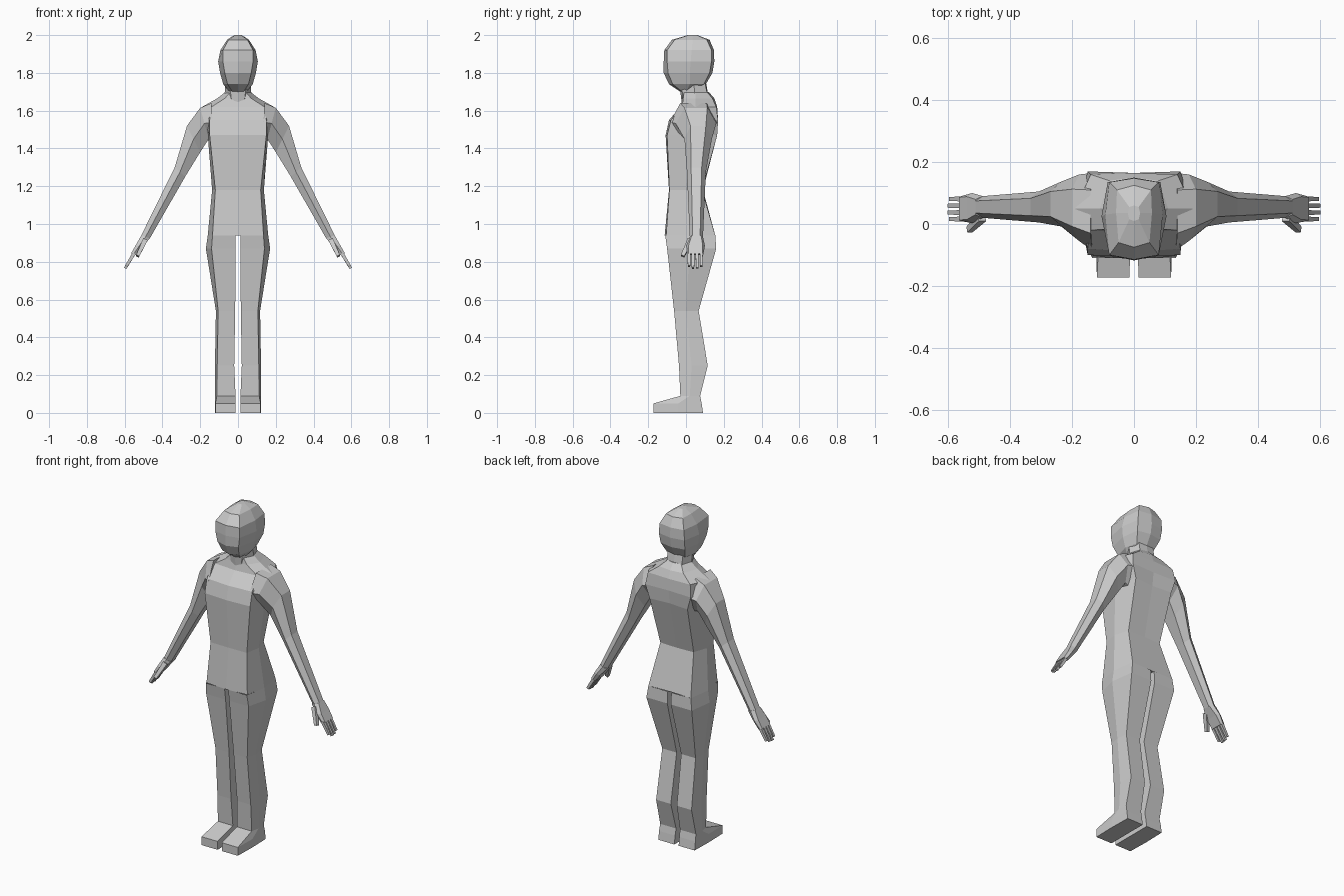
import bpy, bmesh
from mathutils import Vector


def loft(name, rings, mirror=False, cap_start=True):
    """Skin equal-sized rings of 3D points into a closed flat-shaded tube."""
    bm = bmesh.new()
    loops = [[bm.verts.new(p) for p in ring] for ring in rings]
    n = len(loops[0])
    for a, b in zip(loops, loops[1:]):
        for i in range(n):
            j = (i + 1) % n
            bm.faces.new((a[i], a[j], b[j], b[i]))
    if cap_start:
        bm.faces.new(loops[0][::-1])
    bm.faces.new(loops[-1])
    bmesh.ops.recalc_face_normals(bm, faces=bm.faces)
    mesh = bpy.data.meshes.new(name)
    bm.to_mesh(mesh)
    bm.free()
    obj = bpy.data.objects.new(name, mesh)
    bpy.context.collection.objects.link(obj)
    if mirror:
        obj.modifiers.new("Mirror", 'MIRROR').use_mirror_merge = False
    return obj


def body_ring(z, yf, xf, yfc, xs, ys, xb, ybc, yb):
    """Symmetric ring: front centre, front corner, side, back corner, back centre."""
    right = [(xf, yfc, z), (xs, ys, z), (xb, ybc, z)]
    left = [(-x, y, h) for x, y, h in reversed(right)]
    return [(0, yf, z)] + right + [(0, yb, z)] + left


def limb_ring(outer, inner, y0, y1, k=0.22):
    """Six-sided ring across an arm, from its outer and inner (x, z) points."""
    (px, pz), (qx, qz) = outer, inner
    mx, mz = (px + qx) / 2, (pz + qz) / 2
    d = (y1 - y0) * k
    return [(px, y0 + d, pz), (px, y1 - d, pz), (mx, y1, mz),
            (qx, y1 - d, qz), (qx, y0 + d, qz), (mx, y0, mz)]


def bar(name, start, end, w, h, taper=0.8):
    """Tapered four-sided digit between two points."""
    a, b = Vector(start), Vector(end)
    along = (b - a).normalized()
    side = Vector((0, 1, 0))
    side = (side - along * side.dot(along)).normalized()
    up = along.cross(side)
    corners = ((-1, -1), (1, -1), (1, 1), (-1, 1))
    rings = [[p + side * (i * w / 2 * s) + up * (j * h / 2 * s) for i, j in corners]
             for p, s in ((a, 1), (b, taper))]
    return loft(name, rings, mirror=True)


# Torso, shoulders down to crotch
loft("torso", [body_ring(*r) for r in (
    (1.70, -.015, .04, -.01, .065, .05, .045, .11, .12),
    (1.665, -.018, .07, -.015, .11, .05, .08, .14, .15),
    (1.62, -.03, .14, -.02, .19, .05, .14, .16, .165),
    (1.55, -.09, .15, -.08, .18, .05, .15, .17, .165),
    (1.47, -.108, .15, -.10, .16, .03, .125, .165, .155),
    (1.18, -.09, .12, -.088, .137, 0, .11, .085, .09),
    (0.94, -.113, .135, -.105, .16, .02, .14, .155, .15))])

# Neck
loft("neck", [body_ring(*r) for r in (
    (1.62, -.02, .03, -.015, .08, .05, .05, .14, .15),
    (1.70, -.03, .04, -.02, .07, .045, .05, .11, .115),
    (1.78, -.03, .045, -.02, .07, .04, .05, .095, .10))])

# Head
loft("head", [body_ring(*r) for r in (
    (1.70, -.03, .03, -.02, .045, 0, .03, .02, .03),
    (1.74, -.09, .055, -.07, .078, .02, .06, .095, .105),
    (1.80, -.118, .07, -.095, .095, .02, .08, .125, .14),
    (1.86, -.118, .08, -.10, .105, .025, .085, .135, .15),
    (1.92, -.115, .08, -.10, .093, .03, .08, .135, .148),
    (1.975, -.075, .05, -.06, .058, .035, .055, .11, .125),
    (2.00, .01, .015, .015, .02, .035, .015, .055, .06))])

# Leg and foot in one piece
leg = []
for z, xi, xf, yf, xs, ys, xb, yb in (
        (0.94, .012, .135, -.110, .16, .02, .14, .155),
        (0.87, .012, .14, -.10, .17, .02, .15, .16),
        (0.54, .015, .105, -.063, .117, 0, .11, .067),
        (0.25, .020, .11, -.037, .122, .03, .117, .115),
        (0.09, .013, .112, -.03, .122, .02, .118, .075),
        (0.05, .014, .12, -.173, .123, -.04, .12, .083),
        (0.00, .014, .12, -.173, .123, -.04, .12, .09)):
    leg.append([(xi, yf, z), (xf, yf, z), (xs, ys, z), (xb, yb, z), (xi, yb, z)])
loft("leg", leg, mirror=True, cap_start=False)

# Arm
loft("arm", [limb_ring(*r) for r in (
    ((.14, 1.64), (.13, 1.44), -.085, .165),
    ((.20, 1.615), (.155, 1.45), -.055, .16),
    ((.27, 1.52), (.20, 1.38), -.008, .137),
    ((.335, 1.30), (.28, 1.25), .005, .105),
    ((.512, .94), (.466, .925), .02, .09))], mirror=True)

# Palm
loft("palm", [limb_ring(*r) for r in (
    ((.512, .94), (.466, .925), .02, .09, .15),
    ((.54, .89), (.505, .88), .003, .10, .12),
    ((.566, .845), (.54, .835), .008, .092, .06))], mirror=True)

# Fingers and thumb
for i, (y, drop) in enumerate(((.016, .012), (.037, 0), (.059, .002), (.081, .012))):
    bar(f"finger_{i + 1}", (.55, y, .845), (.597 - drop * .5, y, .765 + drop), .016, .018)
bar("thumb", (.492, .022, .915), (.532, -.018, .83), .028, .026, .7)
